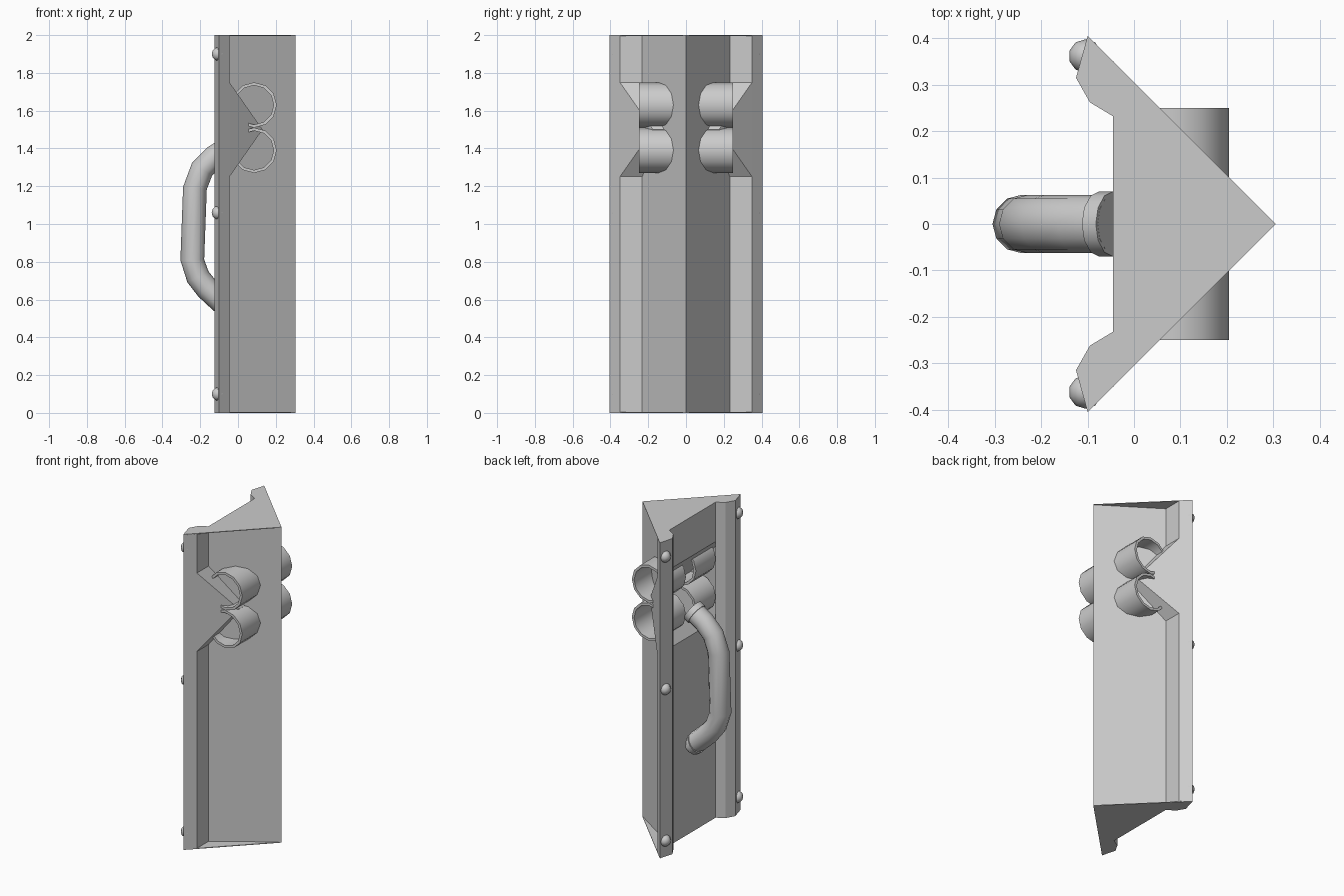
import bpy, bmesh, math
from mathutils import Vector, Matrix

if "Cube" in bpy.data.objects:
    bpy.data.objects.remove(bpy.data.objects["Cube"])

TOP, CAP = 2.0, 0.004
SLOT_LOW, SLOT_MID, SLOT_HIGH = 1.25, 1.5, 1.75
BACK_X, SLOT_X = -0.045, 0.13


def finish(name, bm, smooth=False):
    bmesh.ops.recalc_face_normals(bm, faces=bm.faces)
    mesh = bpy.data.meshes.new(name)
    bm.to_mesh(mesh)
    bm.free()
    obj = bpy.data.objects.new(name, mesh)
    bpy.context.collection.objects.link(obj)
    bpy.ops.object.select_all(action='DESELECT')
    obj.select_set(True)
    bpy.context.view_layer.objects.active = obj
    if smooth:
        bpy.ops.object.shade_smooth_by_angle(angle=math.radians(40))
    return obj


def prism(name, points, offset):
    bm = bmesh.new()
    face = bm.faces.new([bm.verts.new(p) for p in points])
    new = bmesh.ops.extrude_face_region(bm, geom=[face])["geom"]
    bmesh.ops.translate(bm, vec=offset,
                        verts=[v for v in new if isinstance(v, bmesh.types.BMVert)])
    return finish(name, bm)


def mirrored(half):
    # half profile starts on the centre line
    return half + [(x, -y) for x, y in reversed(half[1:])]


# Shield body: folded front, side ledges and bent rims
rim = [(-0.1, 0.405), (-0.125, 0.315), (-0.095, 0.262), (BACK_X, 0.232)]
body_profile = mirrored([(0.305, 0), (BACK_X + 0.001, 0.232), (BACK_X + 0.001, 0.35)] + rim)
body = prism("shield_body", [(x, y, CAP) for x, y in body_profile], (0, 0, TOP - 2 * CAP))

# Viewing slot cut into the back as a V groove
cutter = prism("slot_cutter",
               [(-0.06, -0.2315, SLOT_LOW), (BACK_X, -0.2315, SLOT_LOW),
                (SLOT_X, -0.2315, SLOT_MID),
                (BACK_X, -0.2315, SLOT_HIGH), (-0.06, -0.2315, SLOT_HIGH)],
               (0, 0.463, 0))
cutter.hide_render = True
cut = body.modifiers.new("slot", 'BOOLEAN')
cut.operation = 'DIFFERENCE'
cut.solver = 'EXACT'
cut.object = cutter
bpy.context.view_layer.objects.active = body
bpy.ops.object.modifier_apply(modifier="slot")
bpy.data.objects.remove(cutter)

# Full-outline end plates
plate_profile = mirrored([(0.305, 0)] + rim)
for name, z in (("bottom_plate", 0), ("top_plate", TOP - CAP)):
    prism(name, [(x, y, z) for x, y in plate_profile], (0, 0, CAP))

# Slot wings: the groove carried out to the slanted front plane
for side, label in ((1, "left"), (-1, "right")):
    bm = bmesh.new()
    tip_out = bm.verts.new((SLOT_X, side * 0.175, SLOT_MID))
    tip_in = bm.verts.new((SLOT_X, side * 0.116, SLOT_MID))
    outer = []
    for z in (SLOT_LOW, SLOT_HIGH):
        a = bm.verts.new((BACK_X, side * 0.35, z))
        b = bm.verts.new((BACK_X, side * 0.232, z))
        bm.faces.new((a, b, tip_in, tip_out))
        outer.append(a)
    bm.faces.new((outer[0], tip_out, outer[1]))
    finish("slot_wing_" + label, bm)

# Lamp tubes, open at the outer end
SIDES = 12
for side, label in ((1, "left"), (-1, "right")):
    for z, level in ((1.39, "lower"), (1.63, "upper")):
        bm = bmesh.new()
        rings = []
        for r, y in ((0.12, 0.05), (0.12, 0.25), (0.104, 0.25), (0.104, 0.05)):
            rings.append([bm.verts.new((0.085 + r * math.cos(2 * math.pi * i / SIDES), side * y,
                                        z + r * math.sin(2 * math.pi * i / SIDES)))
                          for i in range(SIDES)])
        for k in range(4):
            p, q = rings[k], rings[(k + 1) % 4]
            for i in range(SIDES):
                j = (i + 1) % SIDES
                bm.faces.new((p[i], p[j], q[j], q[i]))
        finish(f"lamp_tube_{level}_{label}", bm, True)

# Handle: swept bar in the middle plane, with end collars
path = [(-0.045, 1.405), (-0.125, 1.355), (-0.19, 1.29), (-0.228, 1.19),
        (-0.242, 0.81), (-0.212, 0.72), (-0.165, 0.66), (-0.09, 0.59), (-0.045, 0.56)]


def sweep(name, path, radius, sides=12):
    bm = bmesh.new()
    pts = [Vector((x, 0, z)) for x, z in path]
    rings = []
    for i, p in enumerate(pts):
        t = (pts[min(i + 1, len(pts) - 1)] - pts[max(i - 1, 0)]).normalized()
        n = Vector((0, 1, 0)).cross(t)
        rings.append([bm.verts.new(p + radius * (n * math.cos(a) + Vector((0, 1, 0)) * math.sin(a)))
                      for a in (2 * math.pi * k / sides for k in range(sides))])
    for p, q in zip(rings, rings[1:]):
        for i in range(sides):
            j = (i + 1) % sides
            bm.faces.new((p[i], p[j], q[j], q[i]))
    bm.faces.new(rings[0])
    bm.faces.new(rings[-1])
    return finish(name, bm, True)


sweep("handle", path, 0.063)
sweep("handle_collar_top", [(-0.045, 1.405), (-0.075, 1.386)], 0.07)
sweep("handle_collar_bottom", [(-0.075, 0.58), (-0.045, 0.56)], 0.07)

# Rivets along both rims
for side, label in ((1, "left"), (-1, "right")):
    for n, z in enumerate((0.1, 1.06, 1.9)):
        bm = bmesh.new()
        bmesh.ops.create_uvsphere(bm, u_segments=10, v_segments=6, radius=0.036,
                                  matrix=Matrix.Translation((-0.105, side * 0.362, z)))
        finish(f"rivet_{label}_{n + 1}", bm, True)
